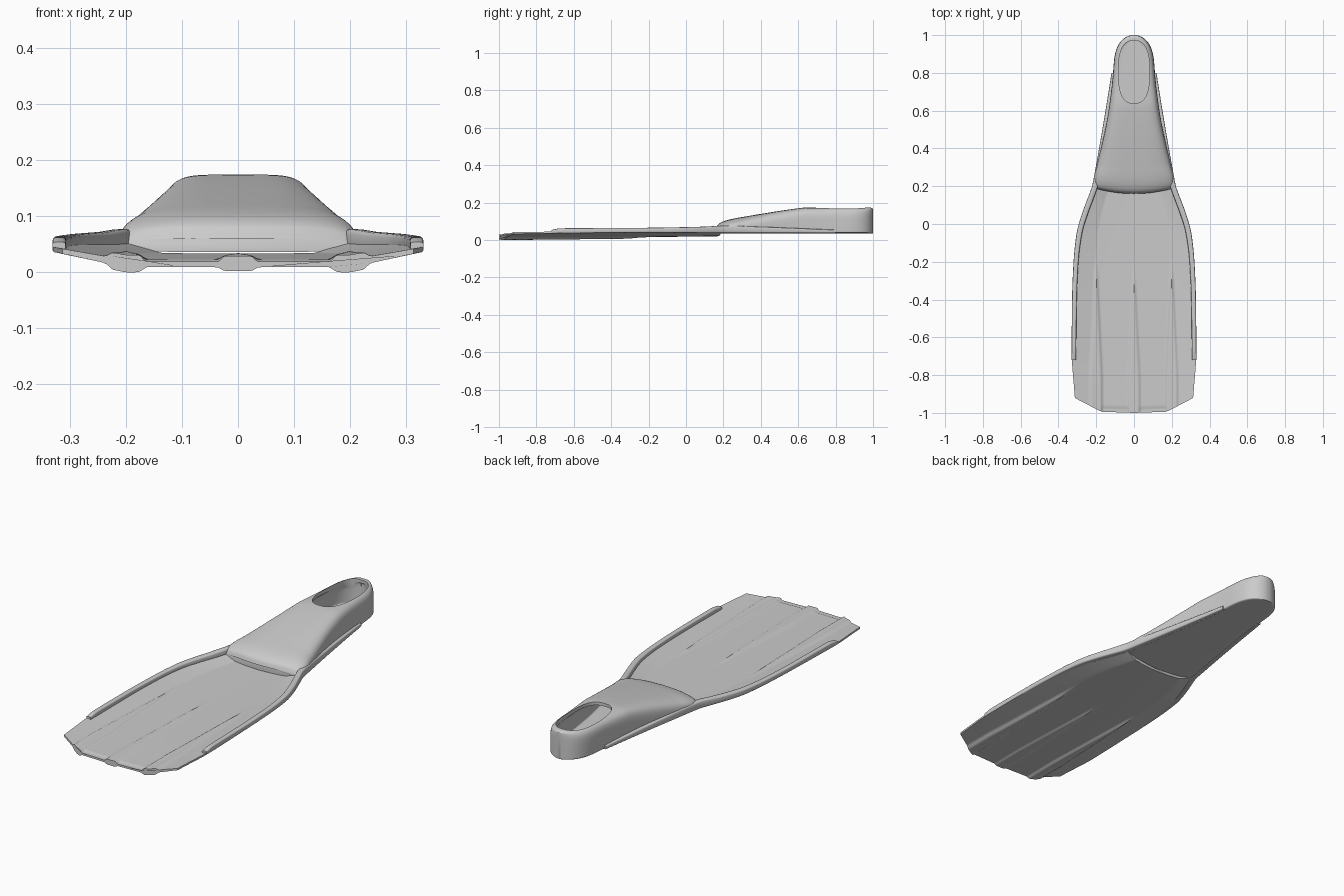
import bpy, bmesh, math

if "Cube" in bpy.data.objects:
    bpy.data.objects.remove(bpy.data.objects["Cube"])


def curve(table, y):
    """Smooth interpolation through (position, value) pairs."""
    if y <= table[0][0]:
        return table[0][1]
    if y >= table[-1][0]:
        return table[-1][1]
    sl = [(b[1] - a[1]) / (b[0] - a[0]) for a, b in zip(table, table[1:])]
    m = [sl[0]] + [0 if a * b <= 0 else 2 * a * b / (a + b) for a, b in zip(sl, sl[1:])] + [sl[-1]]
    i = max(k for k in range(len(sl)) if table[k][0] <= y)
    h = table[i + 1][0] - table[i][0]
    t = (y - table[i][0]) / h
    return ((2*t**3 - 3*t**2 + 1) * table[i][1] + (t**3 - 2*t**2 + t) * h * m[i]
            + (3*t**2 - 2*t**3) * table[i + 1][1] + (t**3 - t**2) * h * m[i + 1])


def loft(name, rings):
    """Skin closed rings of equal length and cap both ends."""
    bm = bmesh.new()
    vs = [[bm.verts.new(p) for p in r] for r in rings]
    n = len(vs[0])
    for a, b in zip(vs, vs[1:]):
        for i in range(n):
            bm.faces.new((a[i], a[(i + 1) % n], b[(i + 1) % n], b[i]))
    bm.faces.new(vs[0])
    bm.faces.new(vs[-1])
    bmesh.ops.recalc_face_normals(bm, faces=bm.faces)
    me = bpy.data.meshes.new(name)
    bm.to_mesh(me)
    bm.free()
    ob = bpy.data.objects.new(name, me)
    bpy.context.collection.objects.link(ob)
    return ob


def activate(ob):
    bpy.ops.object.select_all(action='DESELECT')
    ob.select_set(True)
    bpy.context.view_layer.objects.active = ob


def smooth(ob, angle=35):
    activate(ob)
    bpy.ops.object.shade_smooth_by_angle(angle=math.radians(angle))


def spow(v, e):
    return math.copysign(abs(v) ** e, v)


def clamp01(v):
    return max(0.0, min(1.0, v))


# Blade: shallow dish with three tapered ribs and a chamfered tip
OUT = [(-1, .313), (-.92, .318), (-.72, .329), (-.4, .325), (-.2, .317), (-.05, .3),
       (.05, .273), (.15, .235), (.2, .212)]
TIP = [(0, -1), (.17, -.994), (.2, -.98), (.315, -.92)]


def tip(x):
    x = abs(x)
    for a, b in zip(TIP, TIP[1:]):
        if x <= b[0]:
            return a[1] + (b[1] - a[1]) * (x - a[0]) / (b[0] - a[0])
    return TIP[-1][1]


def rib(x, y):
    total = 0
    for c, start, height in ((0, -.22, .007), (.2, -.16, .009)):
        t = (start - y) / (start + 1)
        if t > 0:
            half = .009 + .03 * min(t * 1.3, 1)
            k = clamp01((half - abs(abs(x) - c)) / .018)
            total = max(total, height * min(1, t * 6) * k * k * (3 - 2 * k))
    return total


NX, NY = 120, 100
rings = []
for j in range(NY + 1):
    s = (j / NY) ** 1.15
    yn = -1 + 1.195 * s
    w = curve(OUT, yn)
    top, bot = [], []
    for i in range(NX + 1):
        u = -1 + 2 * i / NX
        x = u * w
        y = yn + (tip(x) + 1) * (1 - s) ** 4 - .03 * (1 - u * u) * s ** 8
        rise = .022 * clamp01((abs(u) - .64) / .36) + .004 * u * u * s
        z = .0155 + .011 * s + rise
        r = rib(x, y)
        lip = .003 if y < -.97 and abs(x) < .18 and r < .003 else 0
        th = .0065 - .002 * clamp01((abs(u) - .7) / .3)
        top.append((x, y, z + th + r - lip))
        bot.append((x, y, z - th - r))
    rings.append(top + bot[::-1])
smooth(loft("blade", rings), 40)

# Foot pocket: superelliptic loft, hollowed, with an oval heel opening
WID = [(.16, .2), (.18, .21), (.2, .211), (.3, .194), (.4, .173), (.6, .135), (.8, .111), (1, .1)]
TOP = [(.16, .06), (.17, .082), (.2, .1), (.25, .114), (.3, .123), (.4, .14), (.5, .156),
       (.6, .17), (.64, .174), (.985, .174), (1, .167)]
BASE = .036


def pocket_section(y, y_out, d):
    w = curve(WID, y)
    if y > .8:
        w *= math.sqrt(max(0, 1 - ((y - .8) / .2) ** 3.5))
    w = max(w - d, .008)
    b, t = BASE + d, curve(TOP, y) - d
    n = 3.6 + 2 * clamp01((y - .3) / .4)
    mid = b + min(.014, (t - b) * .4)
    pts = []
    for i in range(64):
        a = 2 * math.pi * i / 64
        c, sn = math.cos(a), math.sin(a)
        x = w * spow(c, 2 / n)
        z = mid + (t - mid if sn > 0 else mid - b) * spow(sn, 2 / n)
        pts.append((x, y_out + .03 * (x / .21) ** 2 * clamp01((.5 - y) / .3), z))
    return pts


def pocket_loft(name, y0, y1, d):
    rs = []
    for i in range(61):
        f = (1 - math.cos(math.pi * i / 60)) / 2
        rs.append(pocket_section(.16 + .8395 * f, y0 + (y1 - y0) * f, d))
    return loft(name, rs)


pocket = pocket_loft("foot_pocket", .16, 1.0, 0)
cavity = pocket_loft("cavity_cutter", .19, .98, .015)
oval = []
for i in range(64):
    a = 2 * math.pi * i / 64
    oval.append((.083 * spow(math.cos(a), .7), .805 + .165 * spow(math.sin(a), .85)))
opening = loft("opening_cutter", [[(x, y, z) for x, y in oval] for z in (.06, .3)])
for cutter in (cavity, opening):
    cutter.hide_render = True
    mod = pocket.modifiers.new("cut", 'BOOLEAN')
    mod.operation = 'DIFFERENCE'
    mod.solver = 'EXACT'
    mod.object = cutter
    activate(pocket)
    bpy.ops.object.modifier_apply(modifier=mod.name)
    bpy.data.objects.remove(cutter)
smooth(pocket, 40)

# Side rails: run from the blade edge back along the foot pocket
EDGE = [(-.72, .331), (-.4, .328), (-.2, .32), (-.05, .304), (.05, .277), (.15, .24), (.2, .222),
        (.3, .203), (.4, .185), (.6, .151), (.8, .119)]
RW = [(-.72, .024), (-.2, .026), (.1, .032), (.25, .03), (.8, .02)]
RLO = [(-.72, .036), (-.2, .04), (.1, .038), (.8, .037)]
RHI = [(-.72, .054), (-.67, .063), (-.2, .066), (.1, .072), (.2, .077), (.4, .071), (.8, .055)]
for side, label in ((-1, "left"), (1, "right")):
    rings = []
    for j in range(81):
        y = -.72 + 1.52 * j / 80
        hw = curve(RW, y) / 2
        cx = curve(EDGE, y) - hw
        lo, hi = curve(RLO, y), curve(RHI, y)
        ring = []
        for i in range(20):
            a = 2 * math.pi * i / 20
            ring.append((side * (cx + hw * spow(math.cos(a), .5)), y,
                         (lo + hi) / 2 + (hi - lo) / 2 * spow(math.sin(a), .5)))
        rings.append(ring)
    smooth(loft("side_rail_" + label, rings), 50)
